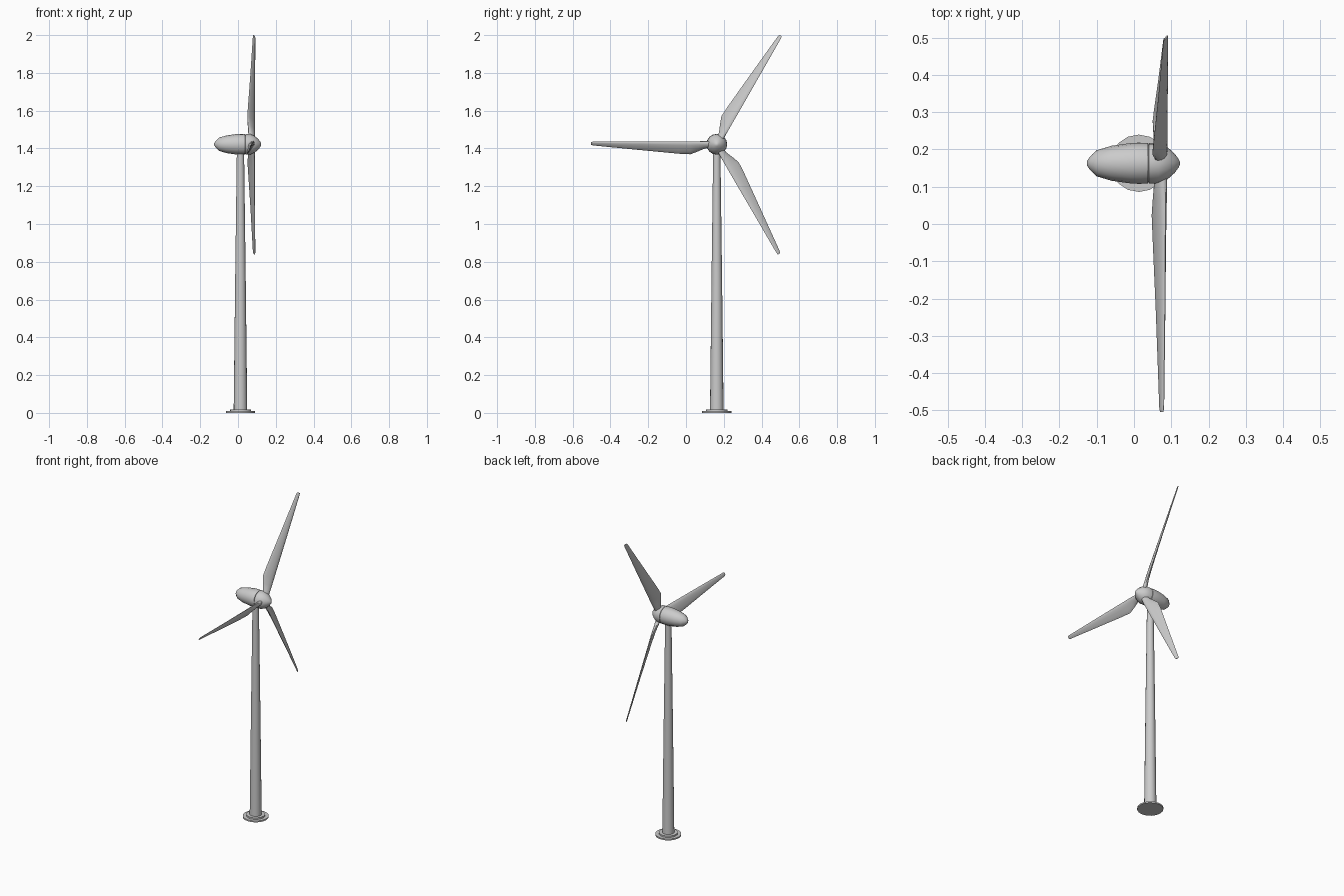
import bpy, bmesh, math
from mathutils import Vector

if "Cube" in bpy.data.objects:
    bpy.data.objects.remove(bpy.data.objects["Cube"])

CX, CY, CZ = 0.013, 0.163, 1.422   # tower axis (x, y) and rotor height


def loft(name, rings, angle=40):
    """Skin a list of equal-length point rings and cap both ends."""
    bm = bmesh.new()
    vs = [[bm.verts.new(p) for p in r] for r in rings]
    n = len(vs[0])
    for a, b in zip(vs, vs[1:]):
        for i in range(n):
            j = (i + 1) % n
            bm.faces.new((a[i], a[j], b[j], b[i]))
    bm.faces.new(vs[0])
    bm.faces.new(vs[-1])
    bmesh.ops.recalc_face_normals(bm, faces=bm.faces)
    me = bpy.data.meshes.new(name)
    bm.to_mesh(me)
    bm.free()
    ob = bpy.data.objects.new(name, me)
    bpy.context.collection.objects.link(ob)
    bpy.ops.object.select_all(action='DESELECT')
    ob.select_set(True)
    bpy.context.view_layer.objects.active = ob
    bpy.ops.object.shade_smooth_by_angle(angle=math.radians(angle))
    return ob


def turned(name, profile, axis, sides=16):
    """Revolve (position, radius) pairs round the tower or the rotor axis."""
    rings = []
    for t, r in profile:
        ring = []
        for k in range(sides):
            a = 2 * math.pi * k / sides
            u, v = r * math.cos(a), r * math.sin(a)
            ring.append((CX + u, CY + v, t) if axis == 'Z' else (t, CY + u, CZ + v))
        rings.append(ring)
    return loft(name, rings)


# Tower and stepped foot
turned("base_flange", [(0, .077), (.009, .077), (.009, .056), (.019, .056)], 'Z')
turned("tower", [(.005, .036), (.7, .028), (1.40, .019)], 'Z')

# Nacelle and rotor hub
turned("nacelle", [(-.126, .006), (-.118, .018), (-.1, .035), (-.06, .047), (-.01, .054),
                   (.02, .055), (.037, .054), (.037, .045)], 'X')
turned("rotor_hub", [(.036, .045), (.04, .054), (.066, .054), (.09, .043),
                     (.109, .026), (.12, .011), (.123, .004)], 'X')

# Blade stations: span, leading edge (x, offset), trailing edge (x, offset), thickness
STATIONS = [
    (.025, (.085, -.014), (.059, .014), .028),
    (.06, (.086, -.015), (.057, .020), .026),
    (.095, (.086, -.016), (.053, .036), .022),
    (.14, (.086, -.016), (.049, .053), .019),
    (.20, (.086, -.016), (.052, .050), .016),
    (.40, (.087, -.015), (.063, .031), .011),
    (.655, (.087, -.014), (.075, .006), .007),
    (.667, (.086, -.012), (.077, .003), .004),
]


def blade(name, degrees, n=12):
    a = math.radians(degrees)
    rings = []
    for s, lead, trail, thick in STATIONS:
        L, T = Vector(lead), Vector(trail)
        chord = T - L
        side = Vector((-chord.y, chord.x)).normalized()
        taper = min(1, max(0, (s - .05) / .09))   # round root to teardrop
        ring = []
        for k in range(n):
            w = 2 * math.pi * k / n
            f = .5 - .5 * math.cos(w)
            h = math.sin(w) * thick / 2 * (1 + taper * (.35 - .8 * f))
            x, c = L + chord * f + side * h
            y = s * math.cos(a) - c * math.sin(a)
            z = s * math.sin(a) + c * math.cos(a)
            ring.append((x + .011 * y, CY + y, CZ + z))
        rings.append(ring)
    return loft(name, rings, 50)


for i in range(3):
    blade(f"blade_{i + 1}", 60 + 120 * i)
